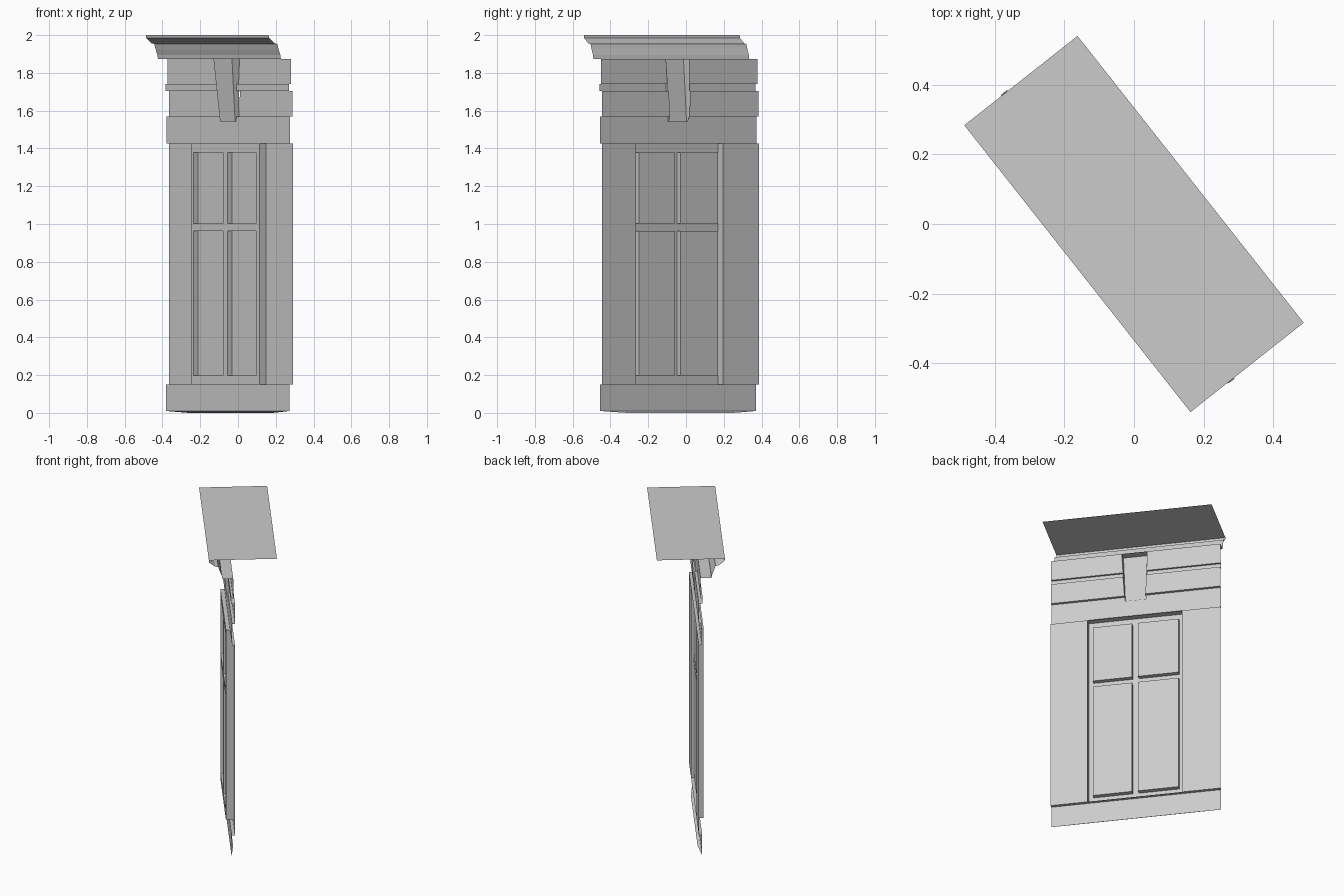
import bpy, bmesh

cube = bpy.data.objects.get("Cube")
if cube:
    bpy.data.objects.remove(cube, do_unlink=True)

stone = bpy.data.materials.new("grey_stone")
stone.use_nodes = True
GREY = (0.6, 0.6, 0.6, 1)
stone.diffuse_color = GREY
stone.node_tree.nodes["Principled BSDF"].inputs["Base Color"].default_value = GREY

# Local frame: u runs along the wall, n into the wall (outside is -n), z up
TURN = -0.903
HALF = 0.527
WALL, ARCH, BASE, FRAME, PANE = -0.048, -0.066, -0.069, -0.091, -0.061
TOP, KEY_FOOT, HEAD, SILL = 1.873, 1.543, 1.425, 0.15
WIN_L, WIN_R = -0.287, 0.3


def build(name, polygons):
    """One open-sheet object from a list of polygons."""
    bm = bmesh.new()
    for poly in polygons:
        bm.faces.new([bm.verts.new(p) for p in poly])
    bmesh.ops.remove_doubles(bm, verts=bm.verts, dist=0.0005)
    mesh = bpy.data.meshes.new(name)
    bm.to_mesh(mesh)
    bm.free()
    mesh.materials.append(stone)
    obj = bpy.data.objects.new(name, mesh)
    obj.rotation_euler.z = TURN
    bpy.context.collection.objects.link(obj)
    return obj


def sweep(profile, left, right):
    """Run an (n, z) profile, listed top down, between two ends given by z."""
    return [[(left(zb), nb, zb), (right(zb), nb, zb), (right(za), na, za), (left(za), na, za)]
            for (na, za), (nb, zb) in zip(profile, profile[1:])]


def at(u):
    return lambda z: u


def key_edge(top, foot):
    return lambda z: foot + (top - foot) * (z - KEY_FOOT) / (TOP - KEY_FOOT)


key_l, key_r = key_edge(-0.07, -0.061), key_edge(0.088, 0.068)

# Cornice with its flat roof sheet, cove and soffit
cornice = [(0.2075, 2), (-0.2075, 2), (-0.205, 1.985), (-0.17, 1.957), (-0.15, 1.953),
           (-0.141, 1.925), (-0.129, 1.895), (-0.125, TOP), (-0.059, TOP)]
build("cornice", sweep(cornice, at(-0.5255), at(0.5255)))

# Banded frieze on both sides of the keystone
bands = [(-0.059, TOP), (-0.059, 1.74), (-0.072, 1.74), (-0.072, 1.705),
         (WALL, 1.705), (WALL, 1.57), (ARCH, 1.57), (ARCH, KEY_FOOT)]
build("frieze_right", sweep(bands, at(-HALF), key_l))
build("frieze_left", sweep(bands, key_r, at(HALF)))

# Keystone: sloping face, foot and two cheeks
keystone = sweep([(-0.11, TOP), (-0.073, KEY_FOOT), (ARCH, KEY_FOOT)], key_l, key_r)
cheek = [(-0.11, TOP), (-0.073, KEY_FOOT), (ARCH, KEY_FOOT), (WALL, 1.57), (-0.059, TOP)]
keystone.append([(key_l(z), n, z) for n, z in reversed(cheek)])
keystone.append([(key_r(z), n, z) for n, z in cheek])
build("keystone", keystone)

# Architrave
build("architrave", sweep([(ARCH, KEY_FOOT), (ARCH, HEAD), (WALL, HEAD)], at(-HALF), at(HALF)))

# Side walls
for side, a, b in (("right", -HALF - 0.002, WIN_L), ("left", WIN_R, HALF + 0.002)):
    build("side_wall_" + side, sweep([(WALL, HEAD), (WALL, SILL), (BASE, SILL)], at(a), at(b)))

# Plinth with a turned-in, tapered foot
build("plinth", sweep([(BASE, SILL), (BASE, 0.01), (-0.05, 0)],
                      lambda z: -HALF if z > 0.005 else -0.36,
                      lambda z: HALF if z > 0.005 else 0.36))

# Projecting window surround
surround = sweep([(WALL, HEAD), (FRAME, HEAD)], at(WIN_L), at(WIN_R))
surround += sweep([(FRAME, SILL), (WALL, SILL)], at(WIN_L), at(WIN_R))
for u in (WIN_L, WIN_R):
    cheek = [(u, FRAME, SILL), (u, WALL, SILL), (u, WALL, HEAD), (u, FRAME, HEAD)]
    surround.append(cheek if u > 0 else cheek[::-1])
build("window_surround", surround)

# Window frame grid; odd cells are panes set back with reveals
us = [WIN_L, -0.265, -0.0125, 0.026, 0.269, WIN_R]
zs = [SILL, 0.198, 0.963, 1.003, 1.378, HEAD]
frame, panes = [], []
for i, (a, b) in enumerate(zip(us, us[1:])):
    for j, (lo, hi) in enumerate(zip(zs, zs[1:])):
        ring = [(a, lo), (b, lo), (b, hi), (a, hi)]
        if i % 2 and j % 2:
            panes.append([(u, PANE, z) for u, z in ring])
            for (u0, z0), (u1, z1) in zip(ring, ring[1:] + ring[:1]):
                frame.append([(u0, FRAME, z0), (u1, FRAME, z1), (u1, PANE, z1), (u0, PANE, z0)])
        else:
            frame.append([(u, FRAME, z) for u, z in ring])
build("window_frame", frame)
build("window_panes", panes)
